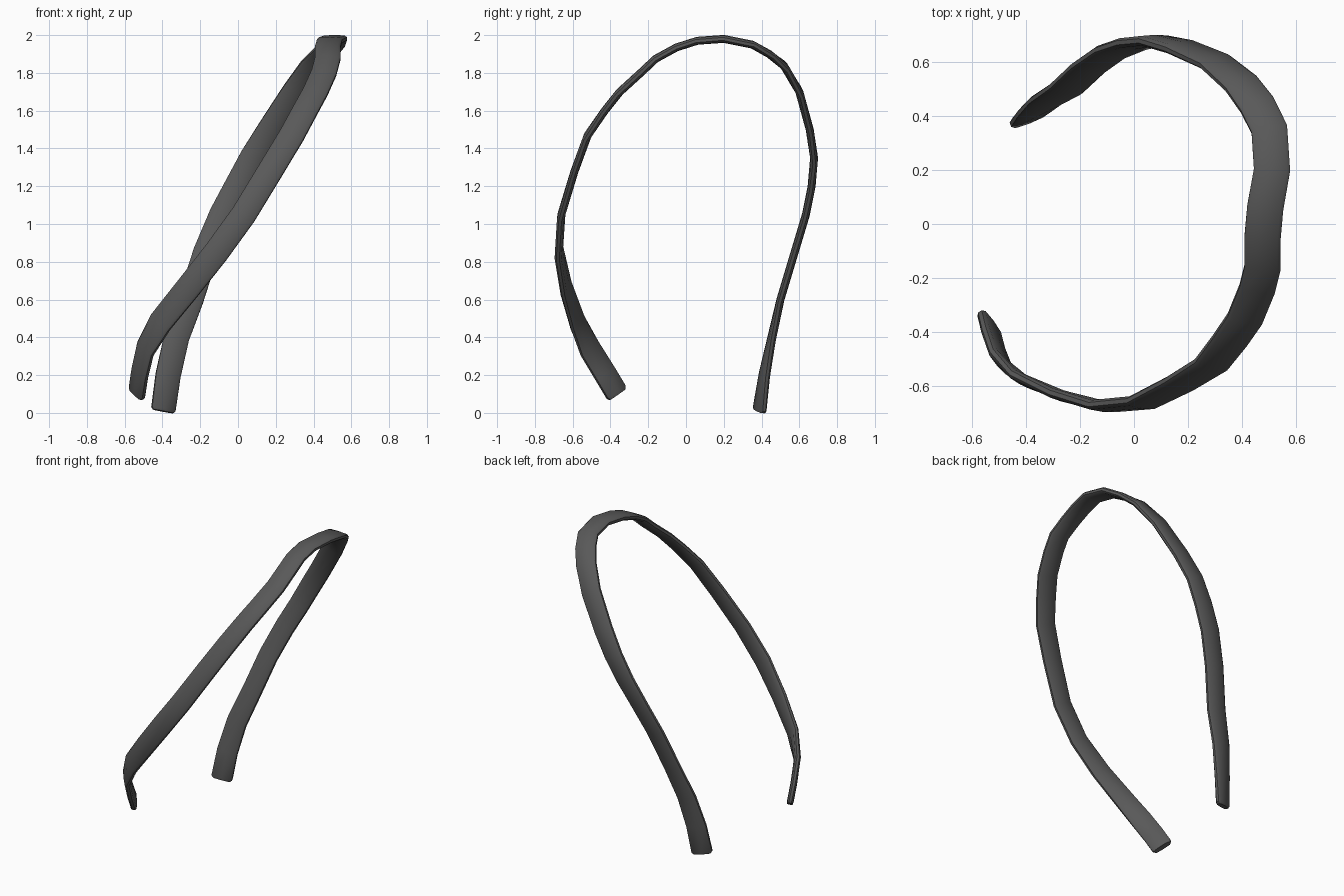
import bpy, bmesh
from mathutils import Vector

cube = bpy.data.objects.get("Cube")
if cube:
    bpy.data.objects.remove(cube, do_unlink=True)

# Centre line of the band from front tip to back tip: x, y, z, twist
PATH = [
    (-.535, -.37, .11, -1.7), (-.52, -.43, .21, -1.6), (-.49, -.51, .34, -1.2),
    (-.41, -.575, .48, -.55), (-.265, -.635, .66, -.3), (-.115, -.673, .85, -.1),
    (.03, -.66, 1.05, 0), (.17, -.59, 1.28, 0), (.285, -.52, 1.47, 0),
    (.355, -.43, 1.6, 0), (.41, -.35, 1.7, 0), (.455, -.24, 1.8, 0),
    (.475, -.16, 1.875, 0), (.475, -.05, 1.935, 0), (.485, .06, 1.97, 0),
    (.51, .2, 1.98, 0), (.5, .35, 1.95, 0), (.455, .44, 1.9, 0),
    (.395, .52, 1.835, 0), (.3, .6, 1.7, 0), (.17, .655, 1.5, 0),
    (.075, .678, 1.35, 0), (-.005, .665, 1.2, 0), (-.085, .635, 1.05, 0),
    (-.17, .575, .85, 0), (-.25, .5, .6, 0), (-.325, .455, .4, .1),
    (-.37, .415, .2, .25), (-.395, .39, .02, .4),
]
# Half of the rounded strip section: across, through
HALF = [(.067, .008), (.055, .018), (0, .021), (-.055, .018), (-.067, .008)]
SECTION = HALF + [(-a, -b) for a, b in HALF]


def add_ring(bm, centre, tangent, twist, scale=1.0):
    across = Vector((1, twist, 0))
    across = (across - tangent * across.dot(tangent)).normalized()
    through = tangent.cross(across)
    return [bm.verts.new(centre + (across * a + through * b) * scale)
            for a, b in SECTION]


bm = bmesh.new()
points = [Vector(p[:3]) for p in PATH]
last = len(points) - 1
rings = []
for i, p in enumerate(points):
    t = (points[min(i + 1, last)] - points[max(i - 1, 0)]).normalized()
    twist = PATH[i][3]
    # Slightly narrowed end loops soften the tips
    if i == 0:
        rings.append(add_ring(bm, p - t * .015, t, twist, .85))
    rings.append(add_ring(bm, p, t, twist))
    if i == last:
        rings.append(add_ring(bm, p - t * -.012, t, twist, .85))

# Skin the strip and cap both tips
n = len(SECTION)
for r, s in zip(rings, rings[1:]):
    for j in range(n):
        k = (j + 1) % n
        bm.faces.new((r[j], r[k], s[k], s[j]))
bm.faces.new(rings[0])
bm.faces.new(rings[-1])
bmesh.ops.recalc_face_normals(bm, faces=bm.faces)

mesh = bpy.data.meshes.new("headband")
bm.to_mesh(mesh)
bm.free()
band = bpy.data.objects.new("headband", mesh)
bpy.context.collection.objects.link(band)

# Dark grey plastic
grey = bpy.data.materials.new("dark_grey")
grey.use_nodes = True
colour = (.1, .1, .1, 1)
grey.diffuse_color = colour
grey.node_tree.nodes["Principled BSDF"].inputs["Base Color"].default_value = colour
mesh.materials.append(grey)

bpy.ops.object.select_all(action="DESELECT")
band.select_set(True)
bpy.context.view_layer.objects.active = band
bpy.ops.object.shade_smooth_by_angle(angle=.7)
